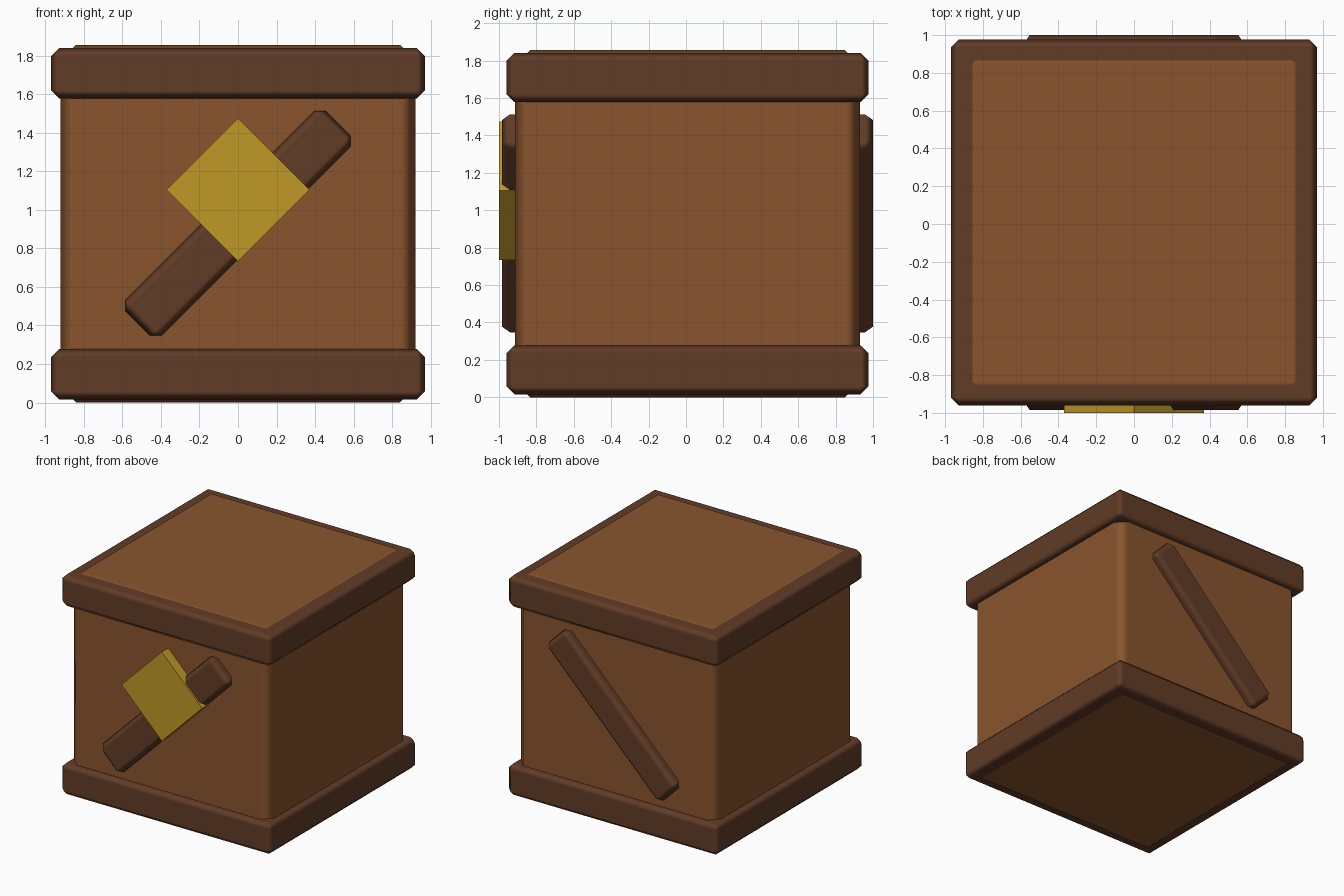
import bpy
from math import radians

if "Cube" in bpy.data.objects:
    bpy.data.objects.remove(bpy.data.objects["Cube"])

CY = 0.008   # depth centre of the wooden parts
MID = 0.928  # mid height


def material(name, rgb):
    m = bpy.data.materials.new(name)
    m.diffuse_color = (*rgb, 1)
    m.use_nodes = True
    m.node_tree.nodes["Principled BSDF"].inputs["Base Color"].default_value = m.diffuse_color
    return m


wood = material("wood", (0.25, 0.09, 0.027))
dark_wood = material("dark_wood", (0.12, 0.045, 0.02))
gold = material("gold", (0.52, 0.32, 0.02))


def box(name, size, loc, mat, chamfer=0, tilt=0):
    """Box with an optional one-step chamfer, tilted about the y axis."""
    bpy.ops.mesh.primitive_cube_add(size=1, location=loc)
    ob = bpy.context.object
    ob.name = name
    ob.scale = size
    bpy.ops.object.transform_apply(location=False, rotation=False, scale=True)
    ob.rotation_euler.y = radians(tilt)
    ob.data.materials.append(mat)
    if chamfer:
        # soft chamfers between flat faces
        ob.data.shade_smooth()
        b = ob.modifiers.new("chamfer", 'BEVEL')
        b.width = chamfer
        b.segments = 1
        b.limit_method = 'ANGLE'
        b.harden_normals = True
    return ob


# crate body
box("crate_body", (1.84, 1.845, 1.856), (0, CY, MID), wood, 0.08)

# bands around the bottom and top
for name, s in (("bottom_band", -1), ("top_band", 1)):
    box(name, (1.94, 1.936, 0.262), (0, CY, MID + s * 0.781), dark_wood, 0.042)

# diagonal boards on the front and back
for name, s in (("front_diagonal_board", -1), ("back_diagonal_board", 1)):
    box(name, (1.47, 0.264, 0.264), (0, CY + s * 0.86, 0.93), dark_wood, 0.043, -45)

# diamond plate on the front
box("diamond_plate", (0.524, 0.14, 0.524), (0, -0.93, 1.105), gold, 0, 45)
